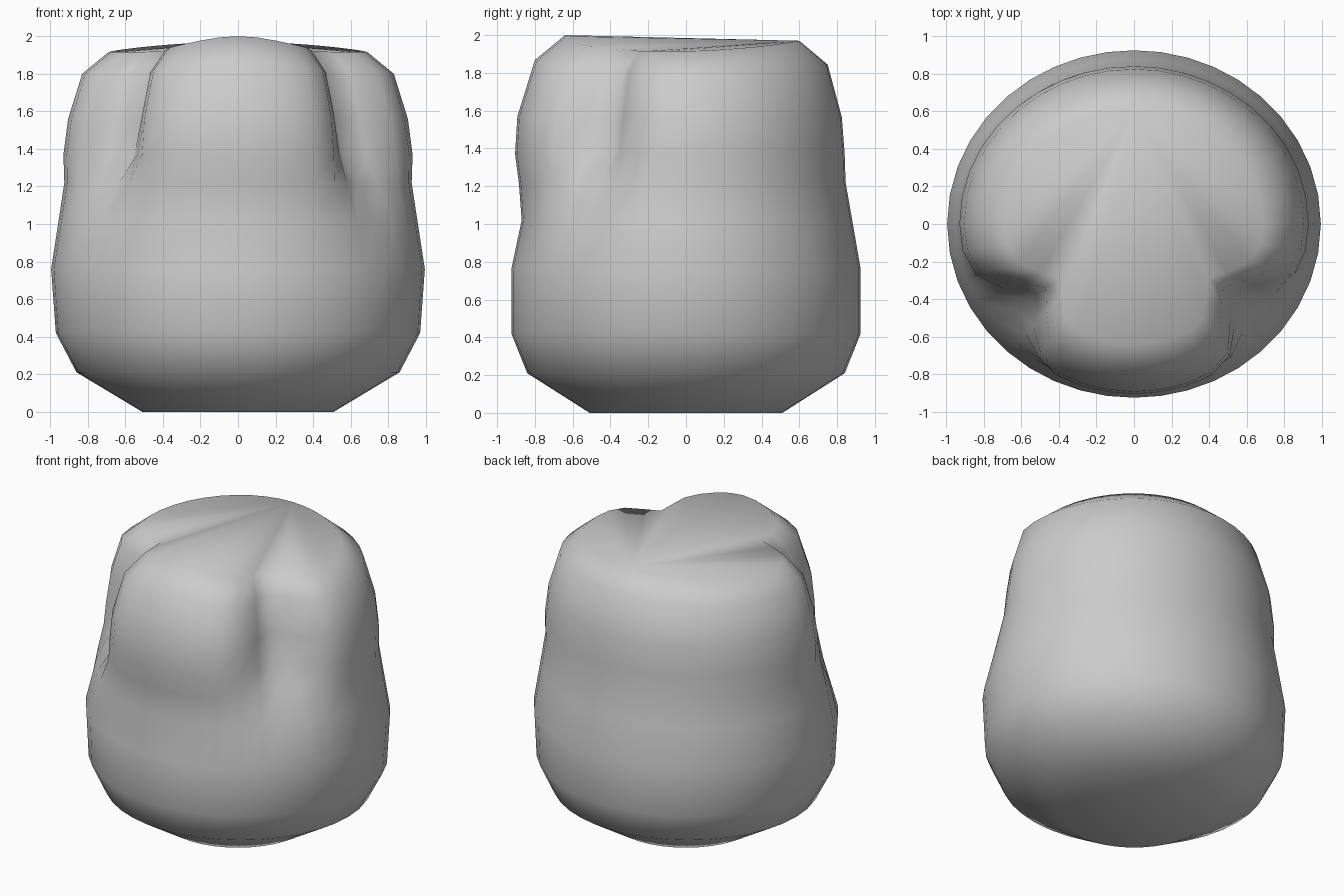
import bpy
import bmesh
from math import sin, cos, pi, exp, degrees

cube = bpy.data.objects.get("Cube")
if cube:
    bpy.data.objects.remove(cube)

SEGMENTS = 40
# Each level: height, half width, front depth, back depth, crease depth, rim lift
LEVELS = [
    (0.00, 0.51, 0.51, 0.51, 0.00, 0.0),
    (0.21, 0.86, 0.84, 0.84, 0.00, 0.0),
    (0.42, 0.97, 0.925, 0.925, 0.00, 0.0),
    (0.76, 0.995, 0.925, 0.925, 0.00, 0.0),
    (1.02, 0.955, 0.87, 0.88, 0.03, 0.0),
    (1.22, 0.925, 0.885, 0.845, 0.14, 0.0),
    (1.37, 0.93, 0.905, 0.84, 0.26, 0.0),
    (1.56, 0.905, 0.893, 0.825, 0.29, 0.1),
    (1.80, 0.83, 0.80, 0.75, 0.29, 0.8),
    (1.915, 0.69, 0.64, 0.60, 0.27, 1.0),
]


def ring_point(i, level):
    """Point on an oval ring pinched by a crease on each side of the front lobe."""
    z, width, front, back, crease, lift = level
    a = 2 * pi * i / SEGMENTS + pi / 2
    s, c = sin(a), cos(a)
    depth = back if s > 0 else front
    r = 1 / ((c / width) ** 2 + (s / depth) ** 2) ** 0.5
    from_front = degrees(abs(2 * pi * i / SEGMENTS - pi))
    r *= 1 - crease * exp(-((from_front - 54) / 14) ** 2)
    # The rim rises at the front lobe and gently toward the back
    rise = 0.055 * max(s, 0) ** 1.5 + 0.085 * exp(-(from_front / 32) ** 2)
    return (r * c, r * s, z + lift * rise)


# Body: stacked rings with a flat base and a top fanned from the back of the rim
bm = bmesh.new()
rings = [[bm.verts.new(ring_point(i, lv)) for i in range(SEGMENTS)] for lv in LEVELS]
for low, high in zip(rings, rings[1:]):
    for i in range(SEGMENTS):
        j = (i + 1) % SEGMENTS
        bm.faces.new((low[i], low[j], high[j], high[i]))
bm.faces.new(rings[0][::-1])
rim = rings[-1]
for i in range(1, SEGMENTS - 1):
    bm.faces.new((rim[0], rim[i], rim[i + 1]))
for face in bm.faces:
    face.smooth = True
bmesh.ops.recalc_face_normals(bm, faces=bm.faces)

mesh = bpy.data.meshes.new("body")
bm.to_mesh(mesh)
bm.free()
body = bpy.data.objects.new("body", mesh)
bpy.context.collection.objects.link(body)

# Single light grey material
grey = bpy.data.materials.new("light grey")
grey.use_nodes = True
colour = (0.6, 0.6, 0.6, 1)
grey.diffuse_color = colour
grey.node_tree.nodes["Principled BSDF"].inputs["Base Color"].default_value = colour
mesh.materials.append(grey)
